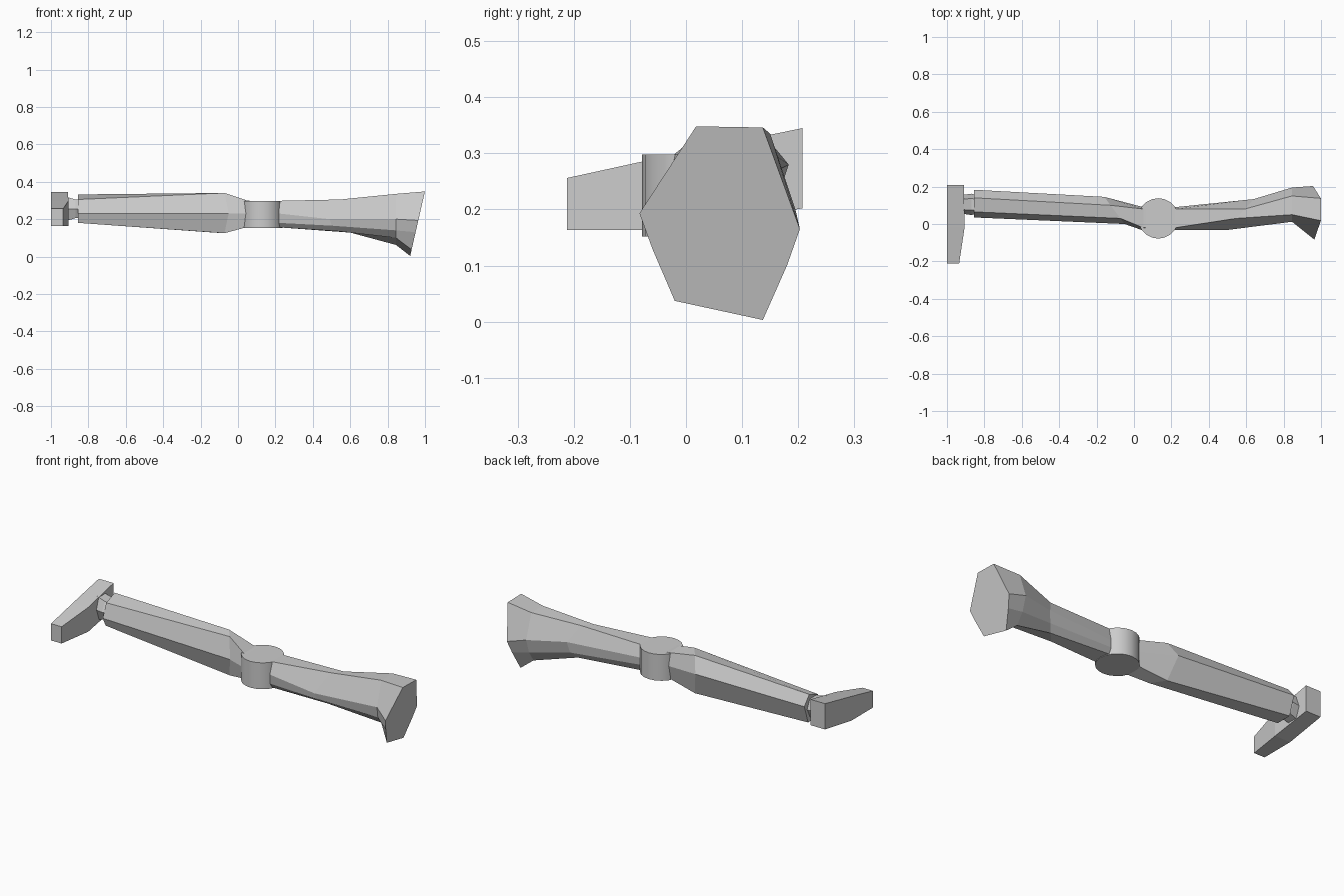
import bpy, bmesh


def loft(name, rings):
    """Skin matching rings of 3D points and cap both ends."""
    bm = bmesh.new()
    loops = [[bm.verts.new(p) for p in ring] for ring in rings]
    n = len(loops[0])
    for a, b in zip(loops, loops[1:]):
        for i in range(n):
            j = (i + 1) % n
            bm.faces.new((a[i], a[j], b[j], b[i]))
    bm.faces.new(loops[0])
    bm.faces.new(loops[-1])
    bmesh.ops.recalc_face_normals(bm, faces=bm.faces)
    mesh = bpy.data.meshes.new(name)
    bm.to_mesh(mesh)
    bm.free()
    ob = bpy.data.objects.new(name, mesh)
    bpy.context.collection.objects.link(ob)
    return ob


def along_x(x, yz):
    """Place a (y, z) section at x; x may be a function for slanted cuts."""
    return [(x(y, z) if callable(x) else x, y, z) for y, z in yz]


# Foot: box sections from toe to heel, sole facing -x
foot = [(-0.212, -0.935, 0.163, 0.256), (-0.02, -0.906, 0.163, 0.298),
        (0.208, -0.91, 0.202, 0.345)]
loft("foot", [[(-1, y, lo), (top, y, lo), (top, y, hi), (-1, y, hi)]
              for y, top, lo, hi in foot])

# Ankle: hexagonal neck
hexa = [(-0.55, 1), (-1, 0), (-0.55, -1), (0.55, -1), (1, 0), (0.55, 1)]
loft("ankle", [along_x(x, [(0.105 + ry * a, 0.255 + rz * b) for a, b in hexa])
               for x, ry, rz in [(-0.92, 0.05, 0.065), (-0.87, 0.057, 0.05),
                                 (-0.84, 0.05, 0.05)]])

# Shin: six-sided, narrowing into the knee, upper ring slanted
loft("shin", [
    along_x(-0.855, [(0.065, 0.305), (0.035, 0.23), (0.06, 0.18),
                     (0.15, 0.18), (0.183, 0.28), (0.14, 0.332)]),
    along_x(lambda y, z: -0.05 - 0.75 * y,
            [(0.03, 0.34), (0.0, 0.23), (0.03, 0.125),
             (0.1, 0.128), (0.145, 0.26), (0.1, 0.338)]),
    along_x(0.05, [(-0.02, 0.299), (-0.035, 0.23), (-0.02, 0.158),
                   (0.08, 0.158), (0.09, 0.23), (0.08, 0.299)]),
    along_x(0.12, [(-0.02, 0.295), (-0.03, 0.23), (-0.02, 0.16),
                   (0.08, 0.16), (0.09, 0.23), (0.08, 0.295)]),
])

# Knee: upright drum
bpy.ops.mesh.primitive_cylinder_add(vertices=20, radius=0.108, depth=0.146,
                                    location=(0.13, 0.03, 0.225))
bpy.context.object.name = "knee"
bpy.ops.object.shade_smooth_by_angle()

# Thigh: eight-sided, flaring to a slanted hip cut
knee_end = [(-0.02, 0.298), (0.08, 0.298), (0.09, 0.23), (0.09, 0.19),
            (0.08, 0.156), (-0.02, 0.156), (-0.032, 0.18), (-0.032, 0.23)]
loft("thigh", [
    along_x(0.14, knee_end),
    along_x(0.22, knee_end),
    along_x(lambda y, z: 0.52 + 0.9 * y,
            [(0.03, 0.305), (0.08, 0.305), (0.133, 0.22), (0.12, 0.16),
             (0.09, 0.128), (0.02, 0.135), (-0.02, 0.165), (-0.033, 0.2)]),
    along_x(0.845, [(0.05, 0.335), (0.15, 0.335), (0.195, 0.2), (0.17, 0.12),
                    (0.13, 0.062), (0.05, 0.1), (0.02, 0.14), (0.012, 0.2)]),
    along_x(lambda y, z: 0.92 + 0.228 * z,
            [(0.018, 0.348), (0.137, 0.346), (0.203, 0.165), (0.18, 0.1),
             (0.137, 0.003), (-0.02, 0.037), (-0.06, 0.13), (-0.083, 0.193)]),
])
